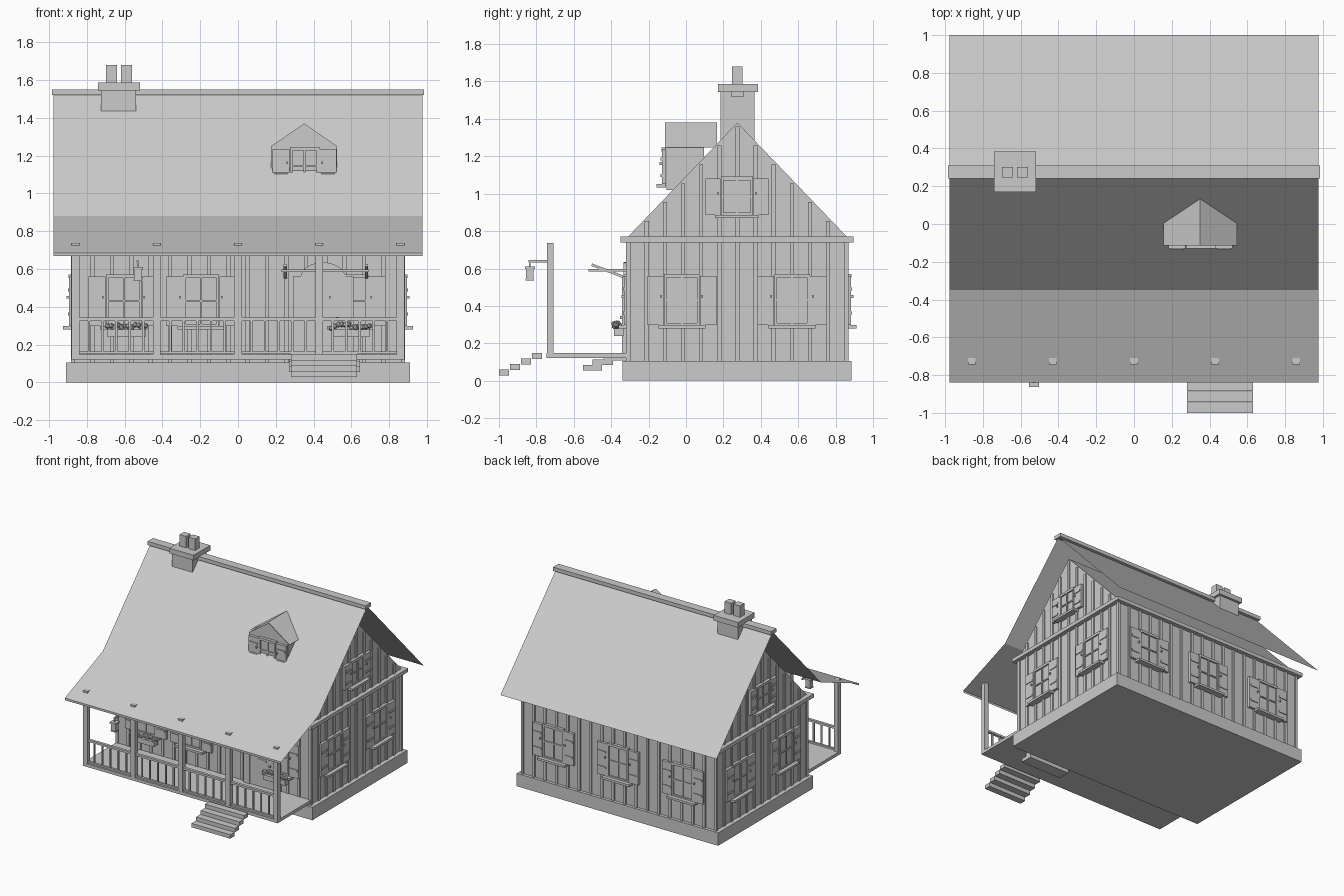
import bpy, bmesh, math, random
from mathutils import Matrix, Vector

if "Cube" in bpy.data.objects:
    bpy.data.objects.remove(bpy.data.objects["Cube"])

random.seed(3)
I = Matrix.Identity(4)

def finish(name, bm):
    me = bpy.data.meshes.new(name)
    bm.normal_update()
    bm.to_mesh(me)
    bm.free()
    ob = bpy.data.objects.new(name, me)
    bpy.context.collection.objects.link(ob)
    return ob

def boxes(name, items, m=I):
    """One object out of boxes given as (x0, x1, y0, y1, z0, z1)."""
    bm = bmesh.new()
    for x0, x1, y0, y1, z0, z1 in items:
        t = Matrix.Translation(((x0 + x1) / 2, (y0 + y1) / 2, (z0 + z1) / 2))
        s = Matrix.Diagonal((x1 - x0, y1 - y0, z1 - z0, 1))
        bmesh.ops.create_cube(bm, size=1, matrix=m @ t @ s)
    return finish(name, bm)

def prism(name, pts, depth):
    """Closed profile of 3D points, extruded by a vector."""
    bm = bmesh.new()
    f = bm.faces.new([bm.verts.new(p) for p in pts])
    r = bmesh.ops.extrude_face_region(bm, geom=[f])
    bmesh.ops.translate(bm, vec=depth, verts=[v for v in r['geom'] if isinstance(v, bmesh.types.BMVert)])
    bmesh.ops.recalc_face_normals(bm, faces=bm.faces)
    return finish(name, bm)

def sheet(name, pts, vec):
    """Open polyline swept by a vector into a thin sheet."""
    bm = bmesh.new()
    a = [bm.verts.new(p) for p in pts]
    b = [bm.verts.new(Vector(p) + Vector(vec)) for p in pts]
    for i in range(len(pts) - 1):
        bm.faces.new((a[i], b[i], b[i + 1], a[i + 1]))
    return finish(name, bm)

# wall frames: local x along the wall, local -y pointing outward
YC = 0.275
def wall(side, u, z=0):
    pos, ang = {'front': ((u, -0.31, z), 0), 'back': ((u, 0.86, z), math.pi),
                'right': ((0.873, u, z), math.pi / 2), 'left': ((-0.873, u, z), -math.pi / 2)}[side]
    return Matrix.Translation(pos) @ Matrix.Rotation(ang, 4, 'Z')

# foundation, walls, attic and trim band
boxes('foundation', [(-.91, .91, -.34, .885, 0, .105)])
boxes('walls', [(-.873, .873, -.31, .86, .1, .75)])
prism('attic_gables', [(-.873, -.31, .77), (-.873, .86, .77), (-.873, YC, 1.38)], (1.746, 0, 0))
boxes('eave_band', [(-.91, .91, -.35, -.30, .74, .77), (-.91, .91, .85, .895, .74, .77),
                    (-.91, -.86, -.30, .85, .74, .77), (.86, .91, -.30, .85, .74, .77)])

# vertical battens on every wall, running up into the gables
for side, half, n in (('front', .873, 17), ('back', .873, 17), ('left', .582, 12), ('right', .582, 12)):
    c = 0 if side in ('front', 'back') else YC
    items = []
    for i in range(n + 1):
        u = -half + 2 * half * i / n
        top = .75
        if c:
            top = max(.75, .76 + (.585 - abs(u)) * 1.04)
        items.append((u - .011, u + .011, -.01, .005, .105, top - .01))
    boxes(side + '_battens', items, wall(side, c))

# main roof sheet with kicked porch slope, ridge cap
sheet('roof', [(-.977, 1.0, .77), (-.977, YC, 1.53), (-.977, -.35, .88),
               (-.977, -.84, .685), (-.977, -.84, .668)], (1.954, 0, 0))
boxes('ridge_cap', [(-.985, .985, .24, .31, 1.52, 1.55)])

# chimney
boxes('chimney', [(-.725, -.54, .185, .365, 1.25, 1.55), (-.74, -.52, .17, .385, 1.545, 1.587)])
boxes('chimney_pots', [(-.70, -.64, .245, .302, 1.58, 1.68), (-.62, -.56, .245, .302, 1.58, 1.68)])

# shuttered window with cross bars and sill
def window(name, m, w, h, s):
    a, t = w / 2, .014
    boxes(name + '_glass', [(-a, a, -.012, 0, 0, h)], m)
    boxes(name + '_frame', [(-a, -a + t, -.022, 0, 0, h), (a - t, a, -.022, 0, 0, h),
                            (-a, a, -.022, 0, 0, t), (-a, a, -.024, 0, h - t, h + .006),
                            (-.005, .005, -.02, 0, 0, h), (-a, a, -.02, 0, h * .5 - .005, h * .5 + .005)], m)
    sh = []
    for d in (-1, 1):
        x0, x1 = sorted((d * (a + .002), d * (a + s)))
        sh.append((x0, x1, -.022, 0, .002, h - .004))
        for f in (.25, .72):
            sh.append((x0 + .008, x1 - .008, -.028, -.02, h * f - .008, h * f + .008))
        k = d * (a + .015)
        sh.append((k - .004, k + .004, -.036, -.02, h * .55, h * .55 + .014))
    boxes(name + '_shutters', sh, m)
    boxes(name + '_sill', [(-a - .03, a + .03, -.052, 0, -.016, .002)], m)

for u in (-.605, -.195, .595):
    window('front_window', wall('front', u, .295), .19, .27, .09)
for u in (-.585, 0, .585):
    window('back_window', wall('back', u, .295), .19, .27, .09)
for side in ('left', 'right'):
    for u in (-.022, .567):
        window(side + '_window', wall(side, u, .295), .19, .27, .09)
    window(side + '_gable_window', wall(side, .272, .885), .172, .2, .083)

# dormer: body, little roof, window
prism('dormer_body', [(.175, -.105, 1.02), (.525, -.105, 1.02), (.525, -.105, 1.25),
                      (.35, -.105, 1.37), (.175, -.105, 1.25)], (0, .2, 0))
sheet('dormer_roof', [(.155, -.113, 1.247), (.35, -.113, 1.382), (.545, -.113, 1.247)], (0, .278, 0))
window('dormer_window', Matrix.Translation((.353, -.107, 1.05)), .155, .19, .092)

# porch deck, posts and railing
boxes('porch_deck', [(-.88, .88, -.745, -.315, .122, .147)])
posts = [-.86, -.43, 0, .43, .86]
boxes('porch_posts', [(x - .02, x + .02, -.744, -.708, .14, .737) for x in posts])
rail = []
for x0, x1 in zip(posts, posts[1:]):
    rail += [(x0, x1, -.737, -.715, .325, .342), (x0, x1, -.735, -.717, .15, .163)]
    for i in range(1, 6):
        x = x0 + (x1 - x0) * i / 6
        rail.append((x - .006, x + .006, -.732, -.72, .15, .33))
boxes('porch_railing', rail)

# entry steps and the steps tucked under the deck
boxes('entry_steps', [(.28, .63, -1 + .0585 * i, -.945 + .0585 * i, .027 + .03 * i, .059 + .03 * i) for i in range(4)])
boxes('door_steps', [(.27, .645, -.55, -.45, .055, .085), (.27, .645, -.50, -.39, .083, .113),
                     (.27, .645, -.44, -.31, .108, .13)])

# door with surround and round-arched top
boxes('door', [(.345, .557, -.335, -.3, .14, .53)])
boxes('door_frame', [(.29, .345, -.342, -.3, .14, .55), (.557, .612, -.342, -.3, .14, .55),
                     (.29, .612, -.342, -.3, .53, .56)])
arch = [(.45 + .12 * math.cos(math.pi * i / 12), -.335, .55 + .085 * math.sin(math.pi * i / 12)) for i in range(13)]
prism('door_arch', arch, (0, .03, 0))
boxes('door_knob', [(.52, .535, -.352, -.33, .33, .345)])

# door canopy with sloped brackets
boxes('door_canopy', [(.23, .69, -.522, -.31, .583, .597)])
for x in (.25, .68):
    m = Matrix.Translation((x, -.42, .588)) @ Matrix.Rotation(math.radians(-21), 4, 'X')
    boxes('canopy_bracket', [(-.009, .009, -.09, .09, -.007, .007)], m)

# hanging lantern on an arm from the porch
X, Y = -.53, -.835
boxes('lantern_arm', [(X - .006, X + .006, Y - .006, -.74, .633, .645), (X - .004, X + .004, Y - .004, Y + .004, .6, .64)])
boxes('lantern', [(X - .02, X + .02, Y - .02, Y + .02, .54, .6), (X - .027, X + .027, Y - .027, Y + .027, .598, .61),
                  (X - .023, X + .023, Y - .023, Y + .023, .535, .543)])

# flower boxes with clumps of blossom
for c in (-.59, .595):
    boxes('flower_box', [(c - .1, c + .1, -.385, -.335, .24, .28)])
    bm = bmesh.new()
    for i in range(12):
        p = (c - .1 + .2 * i / 11, -.37 + random.uniform(-.015, .015), .297 + random.uniform(-.012, .012))
        bmesh.ops.create_icosphere(bm, subdivisions=1, radius=.016, matrix=Matrix.Translation(p))
    finish('flowers', bm)
